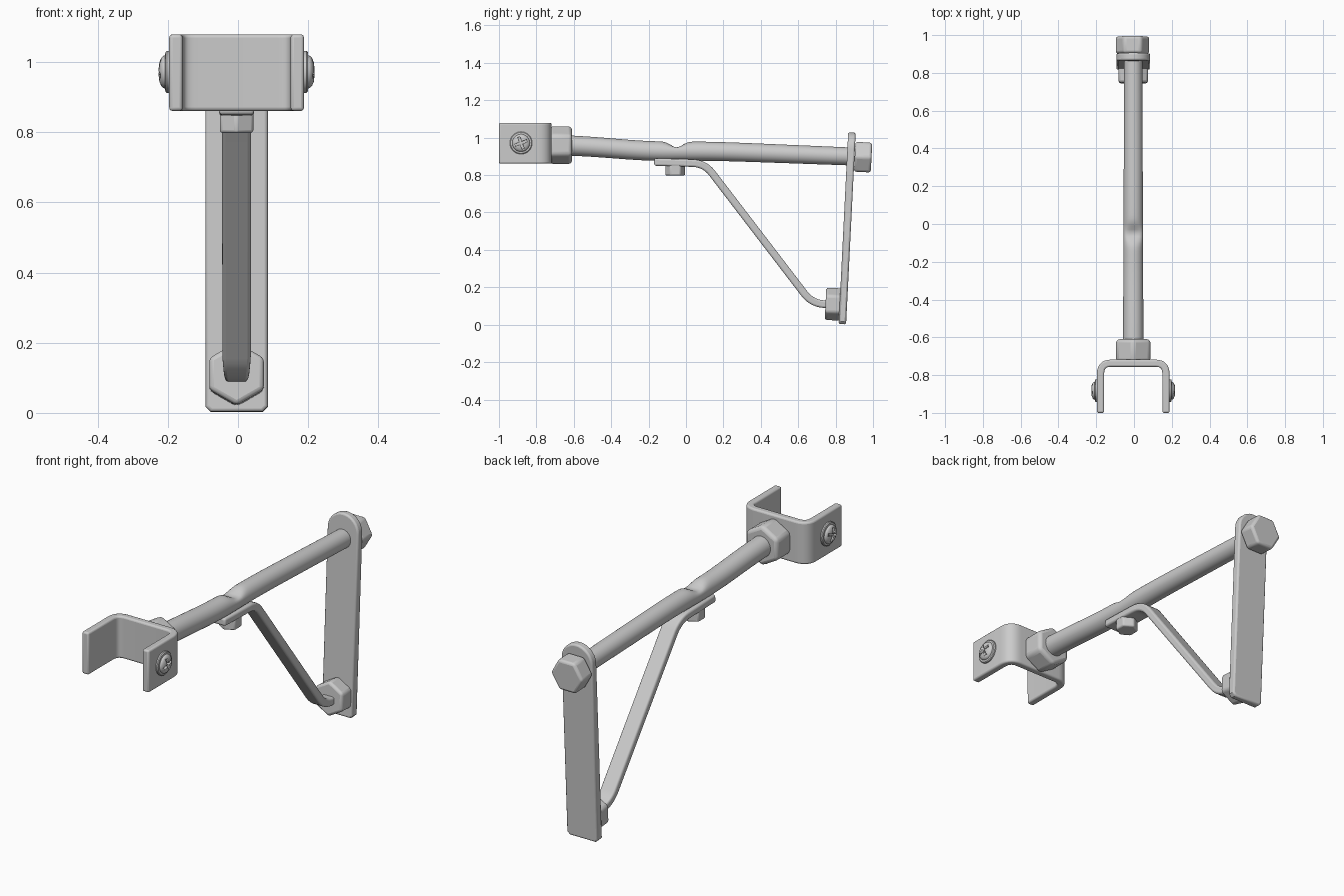
import bpy, bmesh, math
from mathutils import Vector, Matrix

if "Cube" in bpy.data.objects:
    bpy.data.objects.remove(bpy.data.objects["Cube"])

X, Y, Z = Vector((1, 0, 0)), Vector((0, 1, 0)), Vector((0, 0, 1))
CX = -0.004          # the model's mid plane
TILT = 0.05          # lean of the wall plate


def make(name, bm, bevel=0, segs=3, limit=50):
    bmesh.ops.recalc_face_normals(bm, faces=bm.faces)
    me = bpy.data.meshes.new(name)
    bm.to_mesh(me)
    bm.free()
    ob = bpy.data.objects.new(name, me)
    bpy.context.collection.objects.link(ob)
    if bevel:
        m = ob.modifiers.new("bevel", 'BEVEL')
        m.width, m.segments = bevel, segs
        m.limit_method, m.angle_limit = 'ANGLE', math.radians(limit)
    bpy.ops.object.select_all(action='DESELECT')
    ob.select_set(True)
    bpy.context.view_layer.objects.active = ob
    bpy.ops.object.shade_smooth_by_angle(angle=math.radians(35))
    return ob


def loft(rings):
    bm = bmesh.new()
    rows = [[bm.verts.new(p) for p in r] for r in rings]
    n = len(rows[0])
    for a, b in zip(rows, rows[1:]):
        for i in range(n):
            bm.faces.new((a[i], a[(i + 1) % n], b[(i + 1) % n], b[i]))
    bm.faces.new(rows[0])
    bm.faces.new(rows[-1])
    return bm


def prism(outline, depth, origin, u, v, w):
    o = Vector(origin)
    return loft([[o + u * a + v * b + w * d for a, b in outline] for d in (0, depth)])


def ngon(r, n, start=0):
    return [(r * math.cos(start + math.tau * i / n), r * math.sin(start + math.tau * i / n)) for i in range(n)]


def fillet(pts, r, steps=7):
    # round the inner corners of a 2D path
    pts = [Vector(p) for p in pts]
    out = [pts[0]]
    for a, p, b in zip(pts, pts[1:], pts[2:]):
        s, e = p + (a - p).normalized() * r, p + (b - p).normalized() * r
        for i in range(steps + 1):
            t = i / steps
            out.append(s * (1 - t) ** 2 + p * 2 * t * (1 - t) + e * t * t)
    return out + [pts[-1]]


def strap(path, thick, widths, origin, u, v, w):
    # bent flat bar: the path lies in the u-v plane, the width runs along w
    o, rings = Vector(origin), []
    for i, p in enumerate(path):
        t = (path[min(i + 1, len(path) - 1)] - path[max(i - 1, 0)]).normalized()
        n = Vector((-t.y, t.x)) * thick / 2
        h = (widths[0] + (widths[1] - widths[0]) * i / (len(path) - 1)) / 2
        rings.append([o + u * (p + n * s).x + v * (p + n * s).y + w * h * k
                      for s, k in ((1, 1), (1, -1), (-1, -1), (-1, 1))])
    return loft(rings)


# wall plate, round at the top, with a slight lean
up = Vector((0, math.sin(TILT), math.cos(TILT)))
out = Vector((0, math.cos(TILT), -math.sin(TILT)))
R = 0.089
shape = [(-R, 0.015), (-R + 0.015, 0), (R - 0.015, 0), (R, 0.015)]
shape += [(R * math.cos(math.pi * i / 20), 0.937 + R * math.sin(math.pi * i / 20)) for i in range(21)]
make("wall_plate", prism(shape, 0.04, (CX, 0.816, 0.004), X, up, out), 0.009)

# hex bolt outside the plate and hex nut at its foot
make("plate_bolt", prism(ngon(0.092, 6), 0.09, (CX - 0.004, 0.902, 0.898), X, up, out), 0.013)
make("foot_nut", prism(ngon(0.09, 6, math.pi / 6), 0.085, (CX, 0.746, 0.112), X, up, out), 0.013)

# main tube with a pressed dent on the top
rings = []
for i in range(81):
    y = -0.66 + 1.53 * i / 80
    f = (y + 0.66) / 1.53
    r = 0.054 - 0.006 * f
    zc = 0.960 - 0.06 * f - 0.012 * math.exp(-((y + 0.2) / 0.25) ** 2)
    ring = []
    for a, b in ngon(1, 32):
        dent = 0.032 * math.exp(-((y + 0.05) / 0.042) ** 2) * max(0, b) ** 2
        ring.append((CX + a * r, y, zc + b * r - dent))
    rings.append(ring)
make("main_tube", loft(rings))

# hex nut joining the tube to the fork
make("fork_nut", prism(ngon(0.105, 6, math.pi / 6), 0.12, (CX, -0.73, 0.96), X, Z, Y), 0.018)

# U-shaped fork
fork = fillet([(-0.173, -1.0), (-0.173, -0.737), (0.173, -0.737), (0.173, -1.0)], 0.055)
make("fork_bracket", strap(fork, 0.038, (0.218, 0.218), (CX, 0, 0.97), X, Y, Z), 0.009)

# cross-head screws, one on each side of the fork
for side, s in (("right", 1), ("left", -1)):
    o, axis = Vector((CX + s * 0.185, -0.882, 0.972)), X * s
    prof = [(0.06, 0), (0.06, 0.014), (0.056, 0.018), (0.047, 0.019), (0.046, 0.024),
            (0.04, 0.030), (0.028, 0.035), (0.012, 0.037)]
    head = loft([[o + axis * d + Y * a + Z * b for a, b in ngon(r, 32)] for r, d in prof])
    head = make("fork_screw_" + side, head)
    c, l = 0.006, 0.033
    cross = [(l, -c), (l, c), (c, c), (c, l), (-c, l), (-c, c), (-l, c), (-l, -c),
             (-c, -c), (-c, -l), (c, -l), (c, -c)]
    k = math.radians(20)
    u, v = Y * math.cos(k) + Z * math.sin(k), Z * math.cos(k) - Y * math.sin(k)
    cutter = make("cross_cutter_" + side, prism(cross, 0.04, o + axis * 0.02, u, v, axis))
    cutter.hide_render = True
    cutter.hide_set(True)
    m = head.modifiers.new("cross", 'BOOLEAN')
    m.object, m.operation, m.solver = cutter, 'DIFFERENCE', 'EXACT'

# bent diagonal brace under the tube
brace = fillet([(-0.17, 0.870), (0.10, 0.862), (0.672, 0.115), (0.80, 0.105)], 0.065)
make("diagonal_brace", strap(brace, 0.04, (0.1, 0.064), (CX, 0, 0), Y, Z, X), 0.01)

# small hex bolt holding the brace to the tube
make("brace_bolt", prism(ngon(0.055, 6), 0.06, (CX, -0.058, 0.798), Y, X, Z), 0.008)
